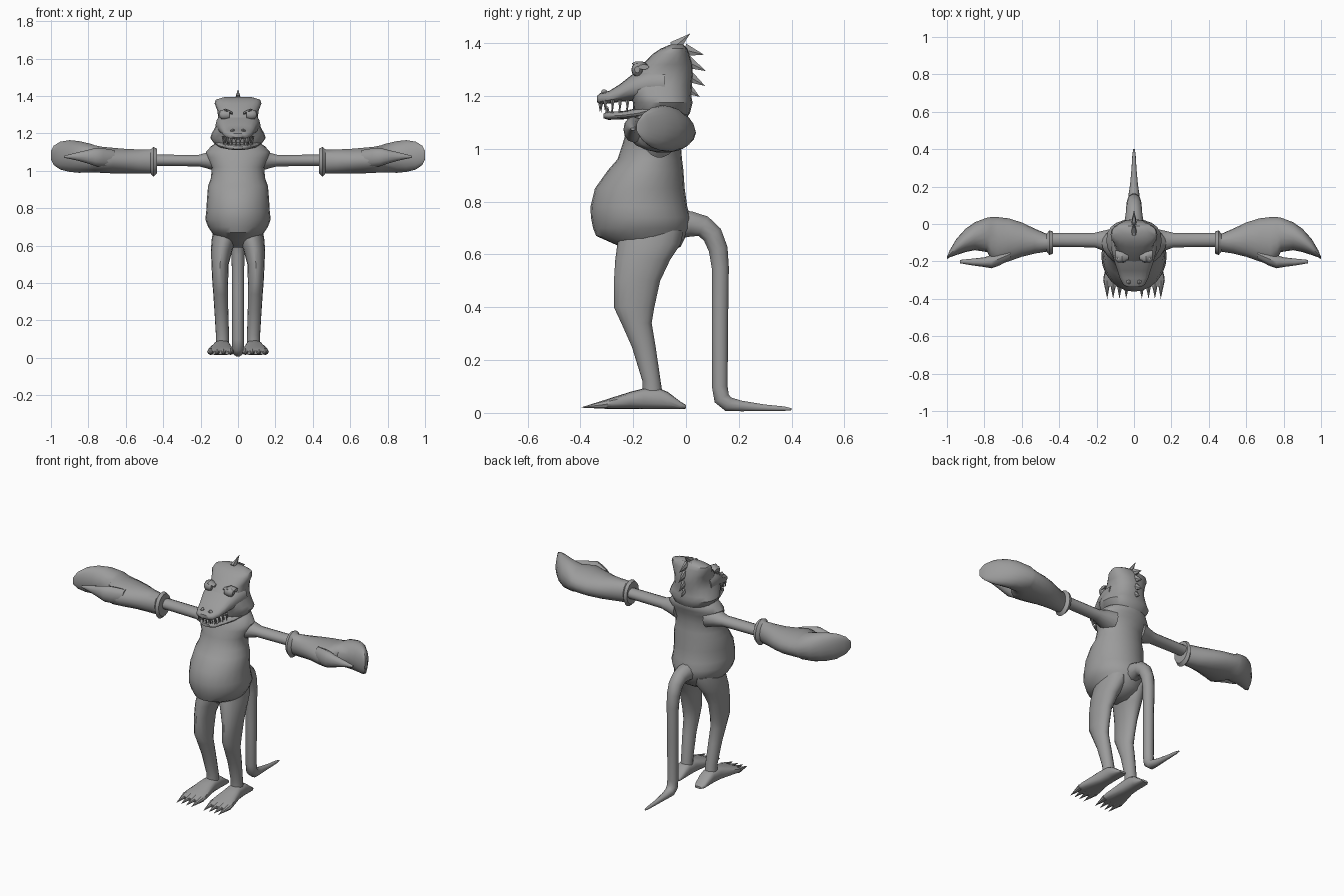
import bpy, bmesh, math
from mathutils import Vector

grey = bpy.data.materials.new("plain grey")
grey.diffuse_color = (0.33, 0.33, 0.33, 1)


def finish(bm, name, mirror=False, angle=40):
    bmesh.ops.recalc_face_normals(bm, faces=bm.faces)
    me = bpy.data.meshes.new(name)
    bm.to_mesh(me)
    bm.free()
    ob = bpy.data.objects.new(name, me)
    bpy.context.collection.objects.link(ob)
    me.materials.append(grey)
    if mirror:
        ob.modifiers.new("Mirror", 'MIRROR').use_mirror_merge = False
    bpy.ops.object.select_all(action='DESELECT')
    ob.select_set(True)
    bpy.context.view_layer.objects.active = ob
    bpy.ops.object.shade_smooth_by_angle(angle=math.radians(angle))
    return ob


def loft(name, axis, rings, mirror=False, n=18, power=1.0, angle=40):
    """Skin rings (position, a_min, a_max, b_min, b_max) along an axis."""
    bm = bmesh.new()
    loops = []
    for t, a0, a1, b0, b1 in rings:
        loop = []
        for i in range(n):
            w = 2 * math.pi * i / n
            c, s = math.cos(w), math.sin(w)
            a = (a0 + a1) / 2 + (a1 - a0) / 2 * math.copysign(abs(c) ** power, c)
            b = (b0 + b1) / 2 + (b1 - b0) / 2 * math.copysign(abs(s) ** power, s)
            co = {'x': (t, a, b), 'y': (a, t, b), 'z': (a, b, t)}[axis]
            loop.append(bm.verts.new(co))
        loops.append(loop)
    for p, q in zip(loops, loops[1:]):
        for i in range(n):
            j = (i + 1) % n
            bm.faces.new((p[i], p[j], q[j], q[i]))
    bm.faces.new(loops[0])
    bm.faces.new(loops[-1])
    return finish(bm, name, mirror, angle)


def spikes(name, items, mirror=False, n=6):
    """Cones (base, tip, x radius, other radius) joined as one part."""
    bm = bmesh.new()
    for base, tip, rx, r in items:
        base, tip = Vector(base), Vector(tip)
        side = (tip - base).cross(Vector((1, 0, 0))).normalized()
        ring = [bm.verts.new(base + Vector((rx * math.cos(w), 0, 0)) + side * r * math.sin(w))
                for w in (2 * math.pi * i / n for i in range(n))]
        top = bm.verts.new(tip)
        bm.faces.new(ring)
        for i in range(n):
            bm.faces.new((ring[i], ring[(i + 1) % n], top))
    return finish(bm, name, mirror, 30)


def sym(rows):
    """Rings given as (position, half width, b_min, b_max)."""
    return [(t, -w, w, b0, b1) for t, w, b0, b1 in rows]


# torso with pot belly
loft("torso", 'z', sym([
    (0.59, 0.05, -0.19, -0.09), (0.63, 0.11, -0.25, -0.02), (0.67, 0.14, -0.34, 0.0),
    (0.70, 0.16, -0.352, 0.015), (0.74, 0.175, -0.36, 0.018), (0.78, 0.17, -0.362, 0.005),
    (0.85, 0.166, -0.345, -0.005), (0.92, 0.16, -0.295, -0.01), (0.96, 0.145, -0.26, -0.015),
    (1.02, 0.14, -0.24, -0.02), (1.07, 0.165, -0.225, -0.01), (1.10, 0.172, -0.21, 0.0),
    (1.13, 0.145, -0.20, 0.01), (1.16, 0.10, -0.18, 0.0)]), n=24)

# skull
loft("skull", 'z', sym([
    (1.115, 0.09, -0.19, 0.0), (1.135, 0.12, -0.20, 0.015), (1.175, 0.148, -0.20, 0.025),
    (1.20, 0.14, -0.215, 0.02), (1.24, 0.118, -0.235, 0.022), (1.28, 0.106, -0.205, 0.026),
    (1.32, 0.11, -0.165, 0.024), (1.36, 0.125, -0.125, 0.012), (1.38, 0.118, -0.095, 0.005),
    (1.395, 0.07, -0.06, -0.01)]), n=20, power=0.85)

# snout and lower jaw
loft("snout", 'y', sym([
    (-0.338, 0.035, 1.178, 1.20), (-0.325, 0.058, 1.168, 1.211), (-0.29, 0.076, 1.172, 1.22),
    (-0.25, 0.088, 1.178, 1.245), (-0.20, 0.105, 1.182, 1.285), (-0.14, 0.12, 1.18, 1.31),
    (-0.08, 0.12, 1.18, 1.31)]), n=16, power=0.8)
loft("lower_jaw", 'y', sym([
    (-0.312, 0.03, 1.116, 1.134), (-0.295, 0.055, 1.11, 1.141), (-0.24, 0.078, 1.112, 1.143),
    (-0.18, 0.105, 1.116, 1.155), (-0.13, 0.125, 1.118, 1.18), (-0.06, 0.12, 1.12, 1.18)]),
    n=16, power=0.8)

# teeth follow the rounded muzzle edge
upper, lower = [], []
for x, y in ((0.012, -0.326), (0.036, -0.321), (0.056, -0.306), (0.064, -0.278),
             (0.071, -0.25), (0.078, -0.222)):
    upper.append(((x, y, 1.185), (x, y, 1.137), 0.009, 0.009))
    lower.append(((x * 0.85, y + 0.027, 1.13), (x * 0.85, y + 0.025, 1.166), 0.007, 0.007))
spikes("upper_teeth", upper, True)
spikes("lower_teeth", lower, True)

# bulging eyes with brow ridges, and nostrils
loft("eye", 'x', [(x, -0.185 - r, -0.185 + r, 1.30 - r * 1.2, 1.30 + r * 1.2)
                  for x, r in ((0.045, 0.018), (0.07, 0.022), (0.088, 0.02), (0.098, 0.01))],
     True, n=12)
loft("brow", 'x', [(0.03, -0.19, -0.16, 1.30, 1.315), (0.065, -0.205, -0.15, 1.315, 1.332),
                   (0.10, -0.18, -0.14, 1.30, 1.32)], True, n=8)
loft("nostril", 'x', [(0.018, -0.318, -0.302, 1.208, 1.219), (0.028, -0.322, -0.298, 1.206, 1.226),
                      (0.04, -0.314, -0.302, 1.206, 1.216)], True, n=8)

# crest of thin fins down the back of the head
spikes("crest", [
    ((0, -0.045, 1.385), (0, 0.016, 1.437), 0.016, 0.028),
    ((0, -0.005, 1.375), (0, 0.068, 1.357), 0.016, 0.028),
    ((0, 0.005, 1.33), (0, 0.075, 1.295), 0.016, 0.028),
    ((0, 0.01, 1.275), (0, 0.073, 1.238), 0.015, 0.026),
    ((0, 0.01, 1.225), (0, 0.052, 1.197), 0.014, 0.022)])

# arms
loft("arm", 'x', [
    (0.10, -0.17, -0.02, 0.99, 1.12), (0.16, -0.145, -0.035, 1.01, 1.10),
    (0.21, -0.125, -0.047, 1.023, 1.086), (0.46, -0.122, -0.048, 1.025, 1.087)], True, n=14)

# claws: palm sweeping into the big hooked pincer
loft("claw", 'x', [
    (0.432, -0.14, -0.06, 1.01, 1.10), (0.434, -0.158, -0.04, 0.985, 1.12),
    (0.452, -0.166, -0.034, 0.967, 1.128), (0.468, -0.148, -0.052, 0.985, 1.115),
    (0.53, -0.158, -0.025, 0.985, 1.115), (0.60, -0.175, 0.008, 0.985, 1.118),
    (0.67, -0.20, 0.03, 0.985, 1.124), (0.73, -0.218, 0.037, 0.988, 1.13),
    (0.765, -0.19, 0.037, 0.99, 1.137), (0.785, -0.15, 0.034, 0.99, 1.145),
    (0.85, -0.14, 0.01, 0.988, 1.16), (0.90, -0.15, -0.025, 0.993, 1.165),
    (0.95, -0.166, -0.08, 1.005, 1.157), (0.985, -0.178, -0.14, 1.03, 1.135),
    (1.0, -0.188, -0.176, 1.06, 1.105)], True, n=18)
loft("small_pincer", 'x', [
    (0.66, -0.19, -0.13, 1.02, 1.11), (0.72, -0.222, -0.15, 1.02, 1.12),
    (0.762, -0.237, -0.165, 1.025, 1.122), (0.80, -0.23, -0.178, 1.038, 1.112),
    (0.86, -0.222, -0.185, 1.055, 1.098), (0.93, -0.21, -0.192, 1.07, 1.08)], True, n=12)

# legs
loft("leg", 'z', [
    (0.08, 0.048, 0.118, -0.165, -0.09), (0.12, 0.048, 0.118, -0.165, -0.096),
    (0.25, 0.052, 0.126, -0.205, -0.115), (0.34, 0.053, 0.132, -0.245, -0.13),
    (0.40, 0.053, 0.137, -0.273, -0.12), (0.50, 0.05, 0.142, -0.273, -0.098),
    (0.58, 0.028, 0.145, -0.268, -0.06), (0.64, 0.005, 0.14, -0.26, -0.02),
    (0.69, 0.01, 0.13, -0.25, -0.01)], True, n=16)

# feet with pointed toes
loft("foot", 'y', [
    (0.0, 0.06, 0.105, 0.016, 0.03), (-0.02, 0.05, 0.118, 0.014, 0.042),
    (-0.07, 0.043, 0.125, 0.014, 0.08), (-0.10, 0.042, 0.126, 0.014, 0.092),
    (-0.16, 0.04, 0.132, 0.014, 0.093), (-0.21, 0.033, 0.145, 0.015, 0.08),
    (-0.28, 0.022, 0.162, 0.015, 0.058), (-0.31, 0.022, 0.164, 0.016, 0.048),
    (-0.335, 0.03, 0.155, 0.018, 0.036)], True, n=16, power=0.75)
spikes("toes", [((x, -0.30, 0.033), (tip, -0.40, 0.02), 0.02, 0.018)
                for x, tip in ((0.04, 0.042), (0.076, 0.078), (0.111, 0.112), (0.145, 0.143))],
       True, n=8)

# tail hanging down and trailing back along the ground
curve = bpy.data.curves.new("tail", 'CURVE')
curve.dimensions = '3D'
curve.bevel_depth = 1.0
curve.bevel_resolution = 3
curve.use_fill_caps = True
path = [(-0.04, 0.715, 0.06), (0.02, 0.715, 0.05), (0.065, 0.707, 0.043), (0.10, 0.675, 0.041),
        (0.122, 0.62, 0.038), (0.13, 0.55, 0.034), (0.129, 0.35, 0.032), (0.128, 0.10, 0.031),
        (0.135, 0.055, 0.032), (0.16, 0.033, 0.029), (0.21, 0.026, 0.021), (0.30, 0.019, 0.013),
        (0.37, 0.016, 0.009), (0.40, 0.014, 0.004)]
spline = curve.splines.new('POLY')
spline.points.add(len(path) - 1)
for pt, (y, z, r) in zip(spline.points, path):
    pt.co = (0, y, z, 1)
    pt.radius = r
spline.use_smooth = True
curve.materials.append(grey)
tail = bpy.data.objects.new("tail", curve)
bpy.context.collection.objects.link(tail)
